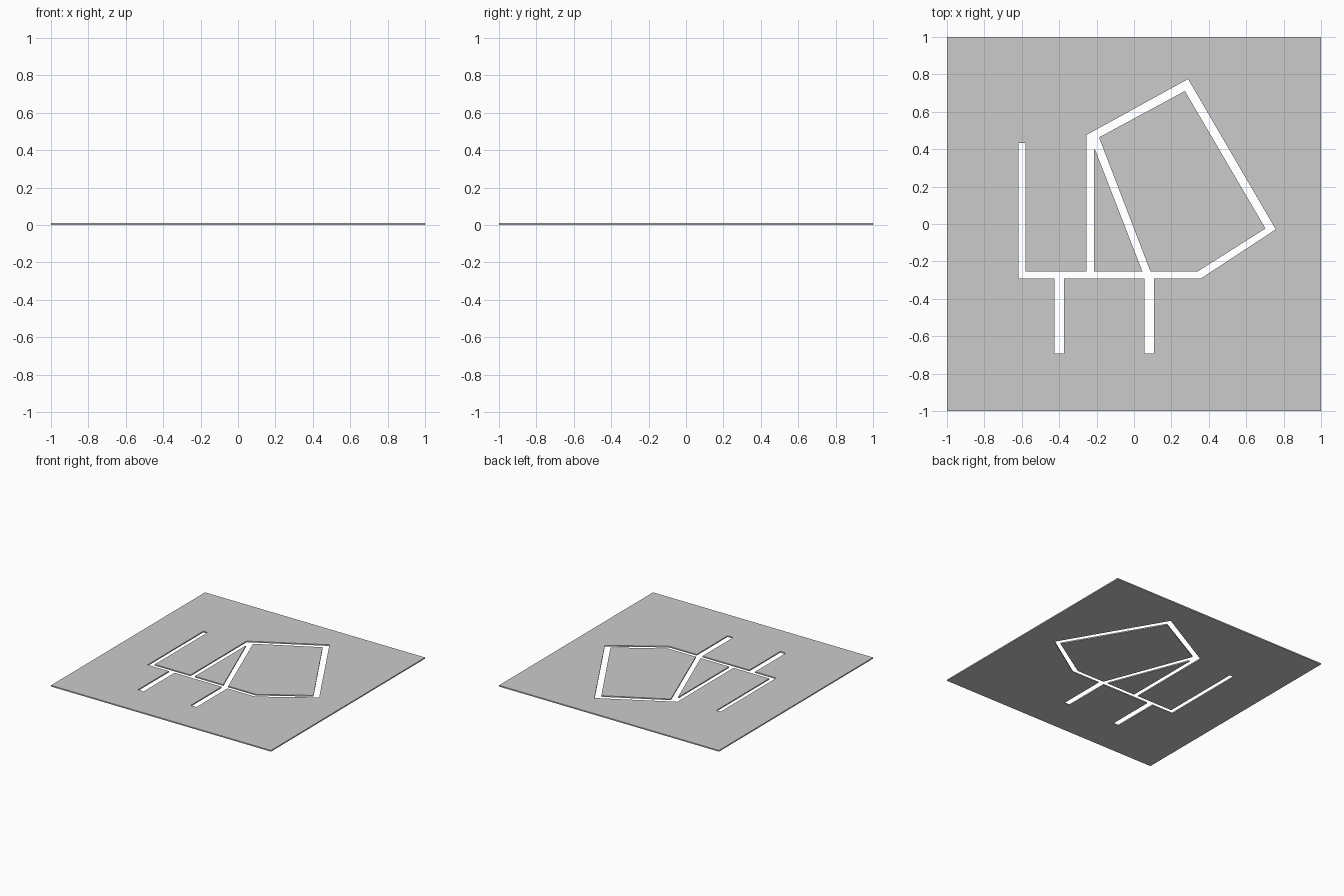
import bpy, bmesh
from mathutils import Vector

if "Cube" in bpy.data.objects:
    bpy.data.objects.remove(bpy.data.objects["Cube"])

THICK = 0.01


def flat_part(name, *loops):
    """Flat sheet: first loop is the outline, any others are holes."""
    bm = bmesh.new()
    for pts in loops:
        vs = [bm.verts.new((x, y, 0)) for x, y in pts]
        for a, b in zip(vs, vs[1:] + vs[:1]):
            bm.edges.new((a, b))
    bmesh.ops.triangle_fill(bm, edges=bm.edges[:], use_beauty=True,
                            normal=Vector((0, 0, 1)))
    res = bmesh.ops.extrude_face_region(bm, geom=bm.faces[:], use_keep_orig=True)
    top = [g for g in res["geom"] if isinstance(g, bmesh.types.BMVert)]
    bmesh.ops.translate(bm, verts=top, vec=(0, 0, THICK))
    bmesh.ops.recalc_face_normals(bm, faces=bm.faces[:])
    me = bpy.data.meshes.new(name)
    bm.to_mesh(me)
    bm.free()
    ob = bpy.data.objects.new(name, me)
    bpy.context.collection.objects.link(ob)
    return ob


# outer edge of the cut-out line drawing
slot = [(-0.618, 0.433), (-0.618, -0.291), (-0.425, -0.291), (-0.425, -0.692),
        (-0.373, -0.692), (-0.373, -0.291), (0.055, -0.291), (0.055, -0.692),
        (0.107, -0.692), (0.107, -0.291), (0.358, -0.291), (0.758, -0.029),
        (0.289, 0.775), (-0.254, 0.476), (-0.254, -0.254), (-0.579, -0.254),
        (-0.579, 0.433)]

# square sheet with the slot cut through
flat_part("stencil_plate", [(-1, -1), (1, -1), (1, 1), (-1, 1)], slot)

# loose pieces enclosed by the slot
flat_part("five_sided_inset", [(0.088, -0.254), (0.34, -0.254), (0.703, -0.024),
                               (0.272, 0.711), (-0.187, 0.463)])
flat_part("triangular_inset", [(-0.214, -0.254), (0.045, -0.254),
                               (-0.209, 0.4), (-0.214, 0.397)])
